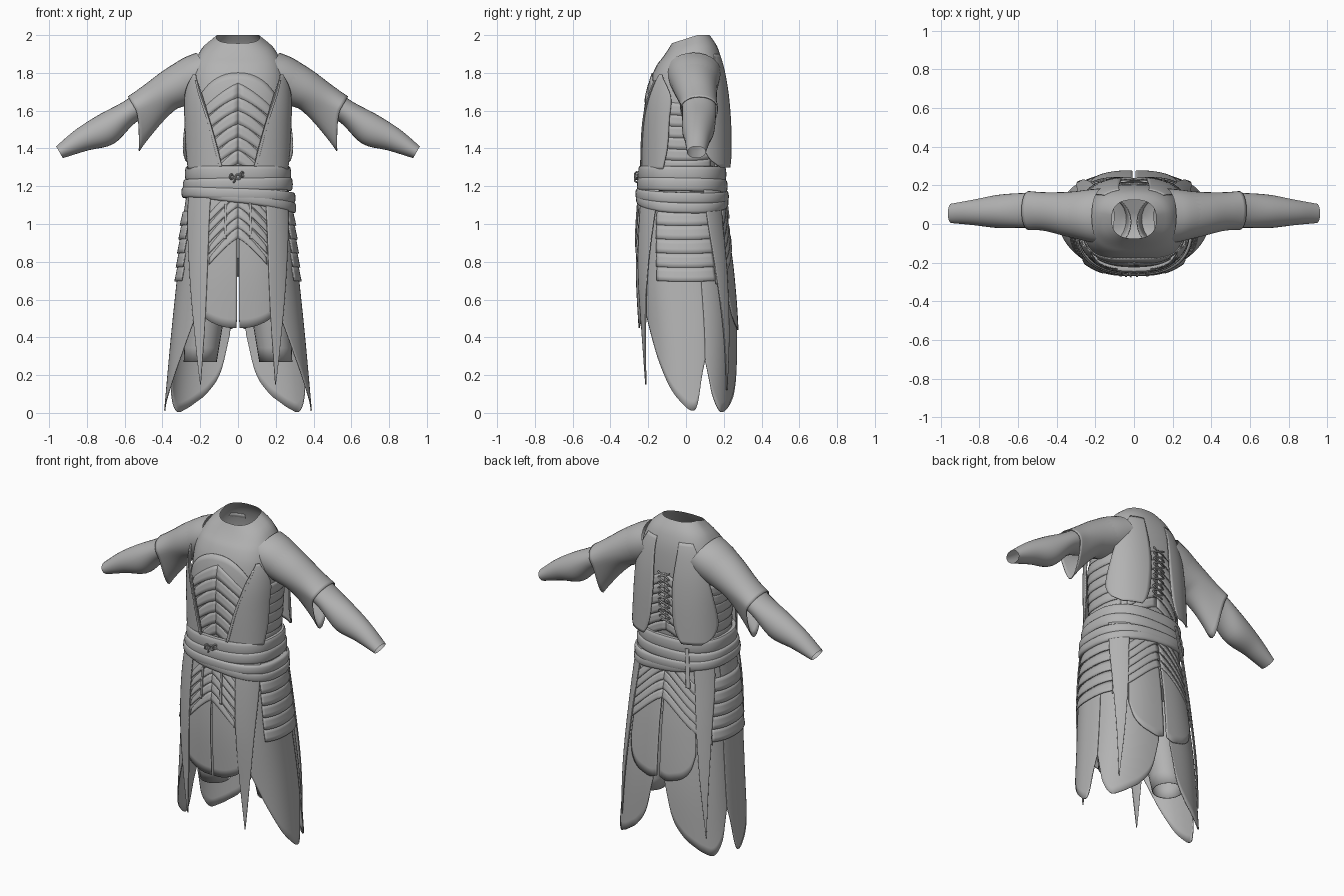
import bpy, bmesh
from math import sin, cos, radians, pi, copysign
from mathutils import Vector

cube = bpy.data.objects.get("Cube")
if cube:
    bpy.data.objects.remove(cube)

mat = bpy.data.materials.new("grey cloth")
mat.use_nodes = True
mat.diffuse_color = (0.45, 0.45, 0.45, 1)
mat.node_tree.nodes["Principled BSDF"].inputs["Base Color"].default_value = (0.45, 0.45, 0.45, 1)

# Body sections: height, half width, front y, back y
SKIRT = [(0, .385, -.21, .262), (.4, .35, -.235, .268), (.75, .315, -.255, .245),
         (1.05, .285, -.245, .205), (1.3, .245, -.22, .18)]
TORSO = [(1.2, .245, -.2, .175), (1.5, .258, -.21, .2), (1.66, .262, -.205, .205),
         (1.78, .252, -.182, .2), (1.87, .225, -.14, .188), (1.94, .185, -.105, .165),
         (1.98, .14, -.085, .14), (2.0, .115, -.075, .125)]


def sample(tab, x):
    """Smooth interpolation of a table keyed by its first column."""
    x = min(max(x, tab[0][0]), tab[-1][0])
    i = max(k for k in range(len(tab) - 1) if tab[k][0] <= x)
    slope = lambda k, c: ((tab[min(k + 1, len(tab) - 1)][c] - tab[max(k - 1, 0)][c]) /
                          (tab[min(k + 1, len(tab) - 1)][0] - tab[max(k - 1, 0)][0]))
    h = tab[i + 1][0] - tab[i][0]
    t = (x - tab[i][0]) / h
    out = []
    for c in range(1, len(tab[0])):
        a, b = tab[i][c], tab[i + 1][c]
        out.append(a + (b - a) * t * t * (3 - 2 * t) +
                   h * t * (1 - t) * ((1 - t) * slope(i, c) - t * slope(i + 1, c)))
    return out


def on_body(tab, a, z, off=0):
    """Point on the rounded body; angle runs from the front (0) by +x to the back (180)."""
    rx, yf, yb = sample(tab, z)
    s, c = sin(radians(a)), cos(radians(a))
    ry = (yb - yf) / 2 + off
    return Vector(((rx + off) * copysign(abs(s) ** .8, s),
                   (yf + yb) / 2 - ry * copysign(abs(c) ** .8, c), z))


def sheet(name, fn, nu, nv, thick=.006, mirror=False):
    """Grid surface from fn(u, v), with optional thickness and mirroring."""
    bm = bmesh.new()
    vs = [[bm.verts.new(fn(i / nu, j / nv)) for i in range(nu + 1)] for j in range(nv + 1)]
    for j in range(nv):
        for i in range(nu):
            bm.faces.new((vs[j][i], vs[j][i + 1], vs[j + 1][i + 1], vs[j + 1][i]))
    bmesh.ops.remove_doubles(bm, verts=bm.verts, dist=.0003)
    bmesh.ops.recalc_face_normals(bm, faces=bm.faces)
    me = bpy.data.meshes.new(name)
    bm.to_mesh(me)
    bm.free()
    ob = bpy.data.objects.new(name, me)
    bpy.context.collection.objects.link(ob)
    me.materials.append(mat)
    if thick:
        m = ob.modifiers.new("thickness", 'SOLIDIFY')
        m.thickness, m.offset = thick, 0
    if mirror:
        ob.modifiers.new("mirror", 'MIRROR').use_mirror_merge = False
    bpy.ops.object.select_all(action='DESELECT')
    ob.select_set(True)
    bpy.context.view_layer.objects.active = ob
    bpy.ops.object.shade_smooth_by_angle(angle=radians(40))


def hang(name, tab, cols, off, mirror=True, nu=28, nv=16):
    """Panel whose columns are (angle, top, bottom); off = outset at top and bottom."""
    def fn(u, v):
        a = cols[0][0] + (cols[-1][0] - cols[0][0]) * u
        top, bot = sample(cols, a)
        return on_body(tab, a, top + (bot - top) * v, off[0] + (off[1] - off[0]) * v)
    sheet(name, fn, nu, nv, mirror=mirror)


def strip(name, tab, rows, off, mirror=True):
    """Panel whose rows are (height, first angle, last angle); off = outset at top and bottom."""
    def fn(u, v):
        z = rows[0][0] + (rows[-1][0] - rows[0][0]) * v
        a0, a1 = sample(rows, z)
        return on_body(tab, a0 + (a1 - a0) * u, z, off[1] + (off[0] - off[1]) * v)
    sheet(name, fn, 14, 32, mirror=mirror)


# Torso with a sloped neck opening
def torso(u, v):
    z = 1.2 + .8 * v
    p = on_body(TORSO, 360 * u, z)
    p.z -= max(0, .06 - p.y) * .32 * max(0, (z - 1.85) / .15)
    return p
sheet("torso", torso, 48, 40, 0)

# Arms and hanging sleeves: x, centre y, centre z, radius across, radius in y
ARM = [(.16, .04, 1.805, .118, .145), (.23, .043, 1.772, .122, .136), (.34, .05, 1.718, .107, .114),
       (.47, .065, 1.65, .078, .092), (.57, .07, 1.595, .064, .09), (.70, .065, 1.5, .086, .086),
       (.83, .06, 1.443, .063, .066), (.945, .055, 1.38, .036, .05)]


def tube_point(x, u, grow):
    y, z, r, ry = sample(ARM, x)
    t = 2 * pi * u
    d = Vector((.5, 0, .866)) * (r + grow) * cos(t)
    return Vector((x, y, z)) + d + Vector((0, (ry + grow) * sin(t), 0))


sheet("arm", lambda u, v: tube_point(.16 + .785 * v, u, 0), 28, 40, 0, True)


def sleeve(u, v):
    p = tube_point(.2 + .345 * v, u, -.006 + .014 * v)
    k = max(0, -cos(2 * pi * u)) ** 2 * max(0, v - .5) / .5
    return p + Vector((.015, 0, -.16)) * k ** 1.3
sheet("sleeve", sleeve, 32, 22, .005, True)

# Chest plate and its layered chevrons
hang("chest_plate", TORSO, [(-50, 1.66, 1.25), (-25, 1.76, 1.25), (0, 1.8, 1.25),
                            (25, 1.76, 1.25), (50, 1.66, 1.25)], (.003, .006), False)
for i in range(6):
    z = 1.745 - .07 * i
    end = 40 - 4.5 * i
    hang("chest_chevron", TORSO, [(0, z, z - .075), (end, z - .14 + .012 * i, z - .2 + .012 * i)],
         (.005, .011), nu=10, nv=3)

# Ribbed sides, back ribs and lacing
for i in range(6):
    z = 1.64 - .06 * i
    hang("side_rib", TORSO, [(50, z + .01, z - .055), (90, z, z - .065), (130, z + .01, z - .055)],
         (.002, .007), nu=14, nv=3)
    hang("back_rib", TORSO, [(140, z - .05, z - .11), (180, z + .06, z)], (.003, .009), nu=10, nv=3)
for i in range(9):
    z = 1.4 + .035 * i
    hang("lacing", TORSO, [(175, z + .03, z + .022), (184, z, z - .008)], (.016, .018), nu=4, nv=2)

# Vest panels
strip("front_vest", TORSO, [(1.29, 12, 66), (1.4, 17, 72), (1.55, 26, 74), (1.68, 36, 74),
                            (1.79, 50, 56)], (.026, .034))
strip("vest_trim", TORSO, [(1.3, 12, 15), (1.55, 25.5, 28.5), (1.76, 44, 47)], (.034, .04))
strip("back_vest", TORSO, [(1.3, 135, 160), (1.34, 118, 165), (1.42, 109, 169), (1.6, 116, 171),
                           (1.75, 126, 169), (1.9, 138, 164)], (0, .06))

# Hips closed at the crotch, and trouser legs under the skirt
def hips(u, v):
    p = on_body(SKIRT, 360 * u, .72 + .5 * v, -.016)
    k = min(1, v * 5)
    return Vector((p.x * k, p.y * k, p.z))
sheet("hips", hips, 40, 20, 0)


def leg(u, v):
    t, r = 2 * pi * u, .085 + .04 * v
    return Vector((.2 - .06 * v + r * cos(t), .06 - .05 * v + r * 1.05 * sin(t), .27 + .6 * v))
sheet("trouser_leg", leg, 24, 8, .005, True)

# Skirt petals
hang("side_petal", SKIRT, [(28, 1.2, .62), (35, 1.2, .52), (45, 1.2, .39), (54, 1.2, .28),
                           (70, 1.2, .13), (85, 1.2, .04), (92, 1.2, .012), (96, 1.2, .06),
                           (100, 1.2, .19), (104, 1.2, .28)], (0, .004), nu=60, nv=24)
hang("back_petal", SKIRT, [(104, 1.2, .28), (108, 1.2, .2), (114, 1.2, .09), (126, 1.2, .008),
                           (138, 1.2, .02), (150, 1.2, .06), (160, 1.2, .11), (170, 1.2, .22),
                           (176, 1.2, .42)], (-.004, 0), nu=56, nv=24)
hang("front_panel", SKIRT, [(.4, 1.2, .45), (6, 1.2, .452), (15, 1.2, .47), (24, 1.2, .5),
                            (32, 1.2, .55)], (.004, .01))
hang("rear_panel", SKIRT, [(143, 1.2, .62), (149, 1.2, .53), (158, 1.2, .475), (168, 1.2, .45),
                           (175, 1.2, .44), (179.4, 1.2, .455)], (.004, .008))

# Layered skirt tiers: sides, front chevrons and swept back chevrons
for i in range(5):
    z = 1.07 - .074 * i
    hang("side_tier", SKIRT, [(60, z, z - .074), (90, z - .005, z - .079), (122, z, z - .074)],
         (.006, .014), nu=16, nv=3)
for i in range(5):
    z = 1.2 - .055 * i
    hang("front_chevron", SKIRT, [(0, z, z - .055), (27 - i, z - .15, z - .195)],
         (.006, .014), nu=10, nv=3)
    hang("back_chevron", SKIRT, [(122, z - .24, z - .30), (150, z - .14, z - .2),
                                 (180, z, z - .05)], (.006, .014), nu=18, nv=3)
strip("front_strap", SKIRT, [(.92, 7.5, 9.5), (1.2, 7.5, 9.5)], (.018, .018))

# Long pointed tails
strip("front_tail", SKIRT, [(.15, 25.5, 26), (.5, 24, 37), (1.2, 25, 64)], (.018, .014))
strip("back_tail", SKIRT, [(.12, 135, 135.5), (1.2, 114, 147)], (.02, .012))


# Waist sash made of wrapped rolls
def roll(name, z, tilt, back, height, off, depth):
    def fn(u, v):
        a, t = 360 * u, 2 * pi * v
        zz = z + tilt * sin(radians(a)) + back * (1 - cos(radians(a))) / 2
        c, s = cos(t), sin(t)
        p = on_body(SKIRT, a, zz, off + depth * copysign(abs(c) ** .6, c))
        p.z += height * copysign(abs(s) ** .7, s)
        return p
    sheet(name, fn, 64, 16, 0)


roll("upper_sash", 1.268, 0, -.005, .042, .01, .02)
roll("middle_sash", 1.21, .005, -.01, .036, .01, .02)
roll("lower_sash", 1.16, -.015, -.015, .03, .012, .02)
roll("crossing_sash", 1.14, -.045, -.02, .028, .008, .02)
strip("sash_end", SKIRT, [(1.03, 204, 209), (1.26, 203, 208)], (.034, .04), False)

# Small knot on the front of the sash
for x, z, turn in ((0, 1.25, 0), (.022, 1.262, 1), (-.022, 1.235, 2), (-.035, 1.25, 1)):
    bpy.ops.mesh.primitive_torus_add(location=(x, -.26, z), rotation=(pi / 2, turn * .5, turn),
                                     major_radius=.013, minor_radius=.005,
                                     major_segments=16, minor_segments=8)
    knot = bpy.context.object
    knot.name = "sash_knot"
    knot.data.materials.append(mat)
    bpy.ops.object.shade_smooth_by_angle()
